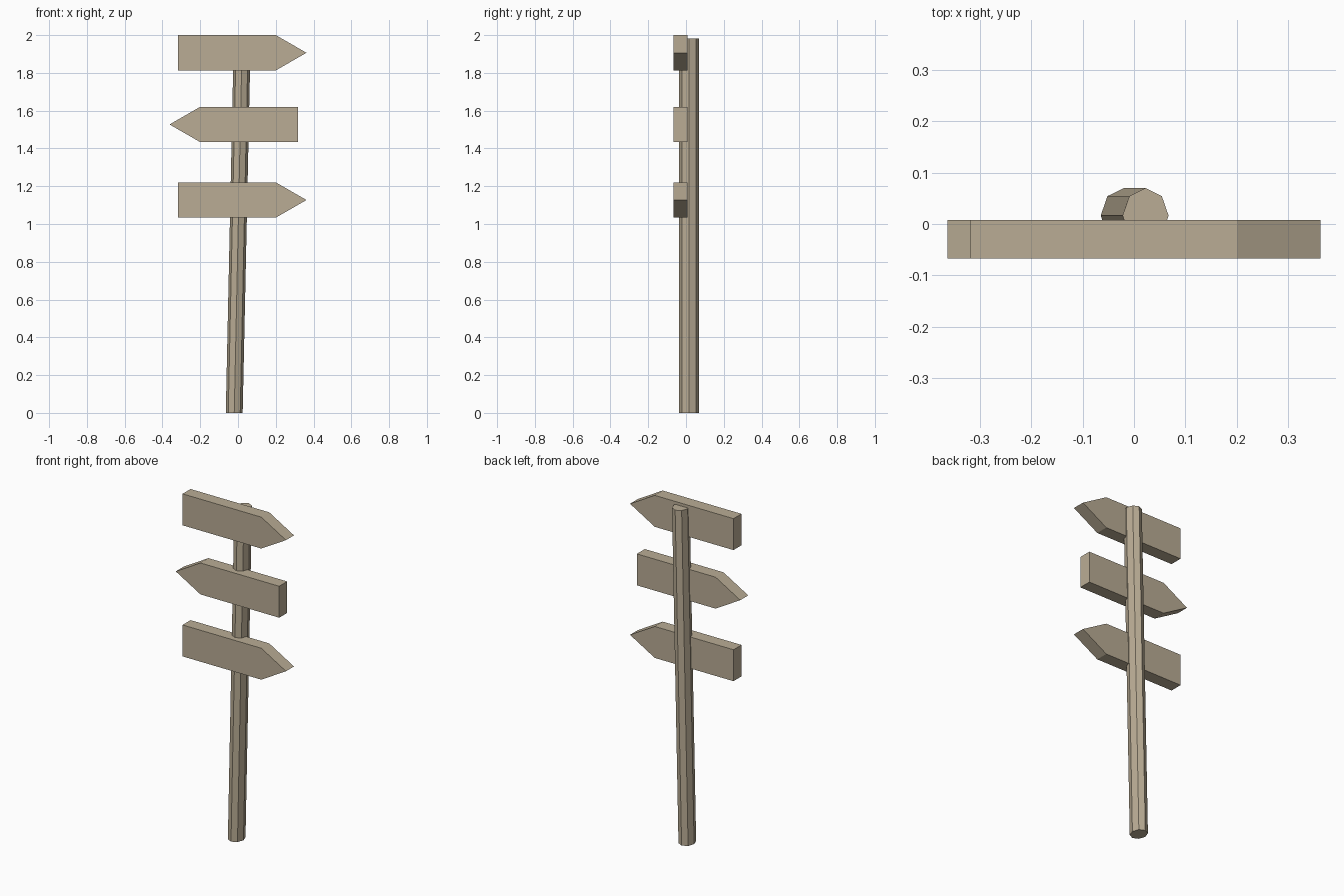
import bpy, bmesh, math

if "Cube" in bpy.data.objects:
    bpy.data.objects.remove(bpy.data.objects["Cube"])

wood = bpy.data.materials.new("weathered wood")
wood.diffuse_color = (0.49, 0.415, 0.30, 1)
wood.use_nodes = True
wood.node_tree.nodes["Principled BSDF"].inputs["Base Color"].default_value = wood.diffuse_color


def prism(name, lower, upper):
    """Closed solid between two matching outlines."""
    bm = bmesh.new()
    a = [bm.verts.new(p) for p in lower]
    b = [bm.verts.new(p) for p in upper]
    n = len(a)
    bm.faces.new(a)
    bm.faces.new(b)
    for i in range(n):
        j = (i + 1) % n
        bm.faces.new((a[i], a[j], b[j], b[i]))
    bmesh.ops.recalc_face_normals(bm, faces=bm.faces[:])
    mesh = bpy.data.meshes.new(name)
    bm.to_mesh(mesh)
    bm.free()
    mesh.materials.append(wood)
    obj = bpy.data.objects.new(name, mesh)
    bpy.context.collection.objects.link(obj)
    return obj


# Leaning eight-sided post, slightly deeper than wide
def octagon(cx, z):
    return [(cx + 0.0447 * math.cos(i * math.pi / 4),
             0.0163 + 0.0535 * math.sin(i * math.pi / 4), z) for i in range(8)]


prism("post", octagon(-0.02, 0), octagon(0.0225, 1.983))


# Arrow boards, alternating direction
def arrow_board(name, z, side):
    h = 0.0935
    outline = [(-0.318, -h), (0.2, -h), (0.3625, 0), (0.2, h), (-0.318, h)]
    prism(name, [(side * x, -0.067, z + dz) for x, dz in outline],
          [(side * x, 0.008, z + dz) for x, dz in outline])


for name, z, side in (("top_arrow_board", 1.9065, 1),
                      ("middle_arrow_board", 1.527, -1),
                      ("bottom_arrow_board", 1.127, 1)):
    arrow_board(name, z, side)
